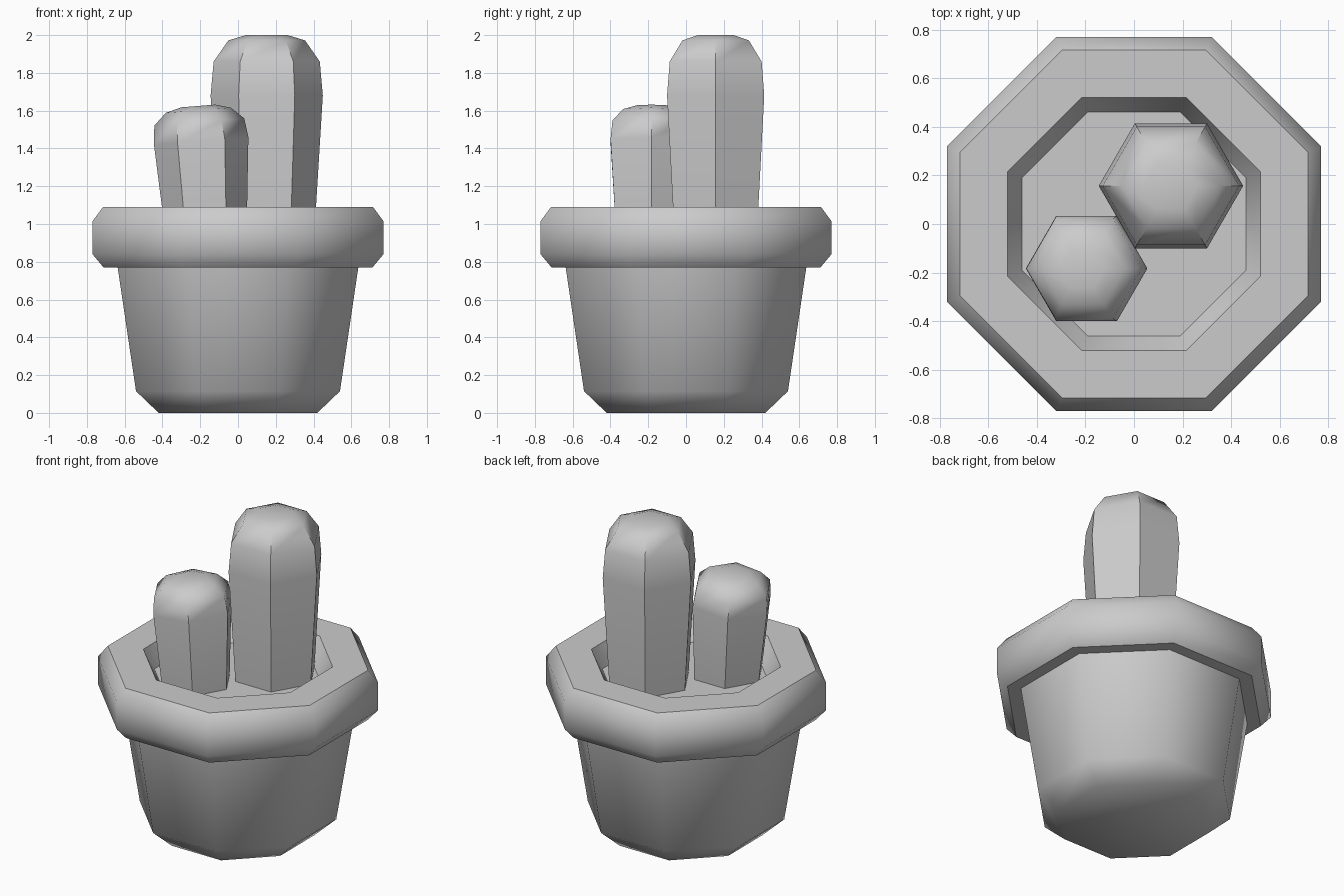
import bpy, bmesh, math

cube = bpy.data.objects.get("Cube")
if cube:
    bpy.data.objects.remove(cube, do_unlink=True)

# Single clay grey for the whole model
grey = bpy.data.materials.new("clay grey")
grey.use_nodes = True
colour = (0.6, 0.6, 0.6, 1)
grey.diffuse_color = colour
grey.node_tree.nodes["Principled BSDF"].inputs["Base Color"].default_value = colour


def loft(name, sides, turn, rings, centre=(0, 0), tilt=0.0):
    """Stack polygon rings (radius, z, x shift) and cap both ends."""
    bm = bmesh.new()
    loops = []
    for radius, z, shift in rings:
        loop = []
        for i in range(sides):
            a = turn + math.tau * i / sides
            x, y = radius * math.cos(a), radius * math.sin(a)
            lean = tilt * x if z > 1.3 else 0
            loop.append(bm.verts.new((centre[0] + x + shift, centre[1] + y, z + lean)))
        loops.append(loop)
    for low, high in zip(loops, loops[1:]):
        for i in range(sides):
            j = (i + 1) % sides
            bm.faces.new((low[i], low[j], high[j], high[i]))
    bm.faces.new(loops[0][::-1])
    bm.faces.new(loops[-1])
    mesh = bpy.data.meshes.new(name)
    bm.to_mesh(mesh)
    bm.free()
    mesh.materials.append(grey)
    obj = bpy.data.objects.new(name, mesh)
    bpy.context.collection.objects.link(obj)
    bpy.ops.object.select_all(action='DESELECT')
    obj.select_set(True)
    bpy.context.view_layer.objects.active = obj
    bpy.ops.object.shade_smooth_by_angle(angle=math.radians(48))
    return obj


# Octagonal pot with thick rim and sunken soil: (half width, height)
profile = [(0.42, 0), (0.54, 0.115), (0.637, 0.77), (0.712, 0.77), (0.77, 0.84),
           (0.77, 1.015), (0.715, 1.09), (0.52, 1.09), (0.46, 0.97)]
eighth = math.pi / 8
loft("pot", 8, eighth, [(w / math.cos(eighth), z, 0) for w, z in profile])

# Tall cactus stem
loft("tall_cactus", 6, 0,
     [(0.253, 0.96, 0), (0.297, 1.68, 0), (0.281, 1.86, 0),
      (0.203, 1.972, 0), (0.11, 2.0, 0)], (0.152, 0.157))

# Short cactus stem, leaning slightly
loft("short_cactus", 6, 0,
     [(0.216, 0.96, 0.025), (0.25, 1.44, 0), (0.238, 1.54, -0.01),
      (0.172, 1.602, -0.015), (0.09, 1.625, -0.015)], (-0.195, -0.183), 0.08)
